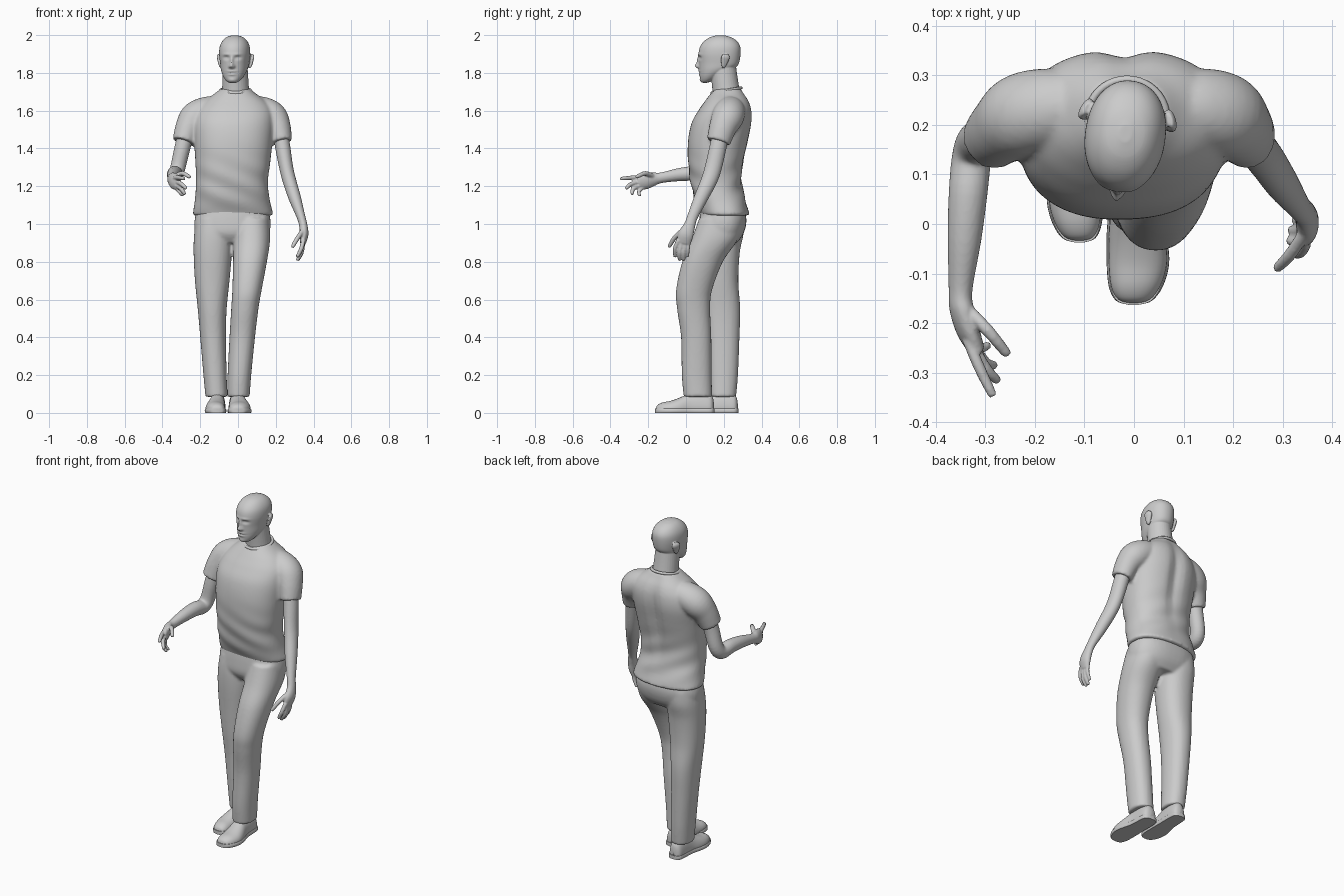
import bpy, bmesh, math
from mathutils import Vector, Matrix

GREY = bpy.data.materials.new("plain grey")
GREY.diffuse_color = (0.6, 0.6, 0.6, 1)


def spline(keys, steps):
    """Catmull-Rom through tuples of numbers."""
    out = []
    for i in range(len(keys) - 1):
        a, b, c, d = (keys[max(i - 1, 0)], keys[i], keys[i + 1], keys[min(i + 2, len(keys) - 1)])
        for s in range(steps):
            t = s / steps
            out.append([0.5 * (2 * q + (r - p) * t + (2 * p - 5 * q + 4 * r - w) * t * t
                               + (3 * q - p - 3 * r + w) * t ** 3) for p, q, r, w in zip(a, b, c, d)])
    return out + [list(keys[-1])]


def circle(n, power=2.0):
    for k in range(n):
        a = 2 * math.pi * k / n
        c, s = math.cos(a), math.sin(a)
        yield math.copysign(abs(c) ** (2 / power), c), math.copysign(abs(s) ** (2 / power), s)


def stack(keys, n=40, steps=6, power=2.0):
    """Level rings from keys (z, x0, x1, y0, y1)."""
    return [[Vector(((x0 + x1) / 2 + c * (x1 - x0) / 2, (y0 + y1) / 2 + s * (y1 - y0) / 2, z))
             for c, s in circle(n, power)] for z, x0, x1, y0, y1 in spline(keys, steps)]


def tube(keys, n=20, steps=5):
    """Rings square to a path of keys (x, y, z, radius across, radius deep)."""
    pts = spline(keys, steps)
    u, rings = Vector((1, 0, 0.01)), []
    for i, p in enumerate(pts):
        t = (Vector(pts[min(i + 1, len(pts) - 1)][:3]) - Vector(pts[max(i - 1, 0)][:3])).normalized()
        u = (u - t * t.dot(u)).normalized()
        v = t.cross(u)
        rings.append([Vector(p[:3]) + u * c * p[3] + v * s * p[4] for c, s in circle(n)])
    return rings


def finger(base, mid, tip, r=0.0115):
    end = Vector(tip) + (Vector(tip) - Vector(mid)).normalized() * 0.006
    return tube([(*base, r, r), (*mid, r, r), (*tip, r * 0.8, r * 0.8), (*end, r * 0.3, r * 0.3)], 12, 4)


def build(name, shells, voxel=0, smooth=0):
    bm = bmesh.new()
    for rings in shells:
        vs = [[bm.verts.new(p) for p in ring] for ring in rings]
        n = len(vs[0])
        for a, b in zip(vs, vs[1:]):
            for k in range(n):
                bm.faces.new((a[k], a[(k + 1) % n], b[(k + 1) % n], b[k]))
        bm.faces.new(vs[0][::-1])
        bm.faces.new(vs[-1])
    bmesh.ops.recalc_face_normals(bm, faces=bm.faces)
    me = bpy.data.meshes.new(name)
    bm.to_mesh(me)
    bm.free()
    me.materials.append(GREY)
    ob = bpy.data.objects.new(name, me)
    bpy.context.collection.objects.link(ob)
    for p in me.polygons:
        p.use_smooth = True
    if voxel:
        m = ob.modifiers.new("blend", 'REMESH')
        m.mode, m.voxel_size, m.use_smooth_shade = 'VOXEL', voxel, True
    if smooth:
        m = ob.modifiers.new("soften", 'SMOOTH')
        m.factor, m.iterations = 0.5, smooth
    return ob


def bell(d, w):
    return math.exp(-(d / w) ** 2)


# shirt: torso with spine groove, plus sleeves
torso = stack([(1.045, -.235, .18, .08, .33), (1.06, -.238, .184, .075, .333), (1.13, -.228, .168, .045, .315),
               (1.22, -.222, .158, .025, .297), (1.32, -.225, .17, .012, .305), (1.43, -.232, .182, .01, .33),
               (1.53, -.235, .19, .028, .35), (1.6, -.215, .185, .065, .35), (1.65, -.175, .15, .10, .335),
               (1.69, -.125, .095, .13, .31), (1.715, -.092, .065, .15, .295)], 56, 6, 2.3)
for ring in torso:
    for p in ring:
        if p.y > 0.24:
            p.y -= 0.022 * bell(p.x + .02, .035) * bell(p.z - 1.48, .2)
        # soft cloth folds at the waist
        p.y += 0.004 * math.sin(p.z * 50 + p.x * 22) * bell(p.z - 1.2, .13)
sleeve_r = tube([(-.09, .24, 1.615, .06, .06), (-.16, .235, 1.60, .075, .08), (-.225, .22, 1.565, .082, .085),
                 (-.262, .195, 1.51, .070, .073), (-.288, .172, 1.435, .060, .063)], 32)
sleeve_l = tube([(.06, .24, 1.615, .06, .06), (.125, .235, 1.60, .075, .08), (.182, .22, 1.565, .08, .085),
                 (.213, .195, 1.51, .067, .073), (.233, .172, 1.435, .054, .063)], 32)
build("shirt", [torso, sleeve_r, sleeve_l], 0.009, 2)

# collar band
bpy.ops.mesh.primitive_torus_add(major_segments=40, minor_segments=8, major_radius=.079, minor_radius=.008,
                                 location=(-.014, .214, 1.707), rotation=(math.radians(10), 0, 0))
collar = bpy.context.object
collar.name = "collar"
collar.data.materials.append(GREY)
bpy.ops.object.shade_smooth()

# trousers: hips and two legs
hips = stack([(.90, -.19, .13, .10, .27), (.95, -.225, .165, .07, .305), (1.02, -.23, .172, .07, .32),
              (1.10, -.21, .155, .08, .305)], 48, 5, 2.4)
leg_r = stack([(.085, -.172, -.056, .125, .265), (.2, -.183, -.06, .12, .275), (.4, -.20, -.064, .11, .283),
               (.55, -.213, -.06, .095, .287), (.7, -.228, -.045, .085, .277), (.85, -.235, -.032, .075, .285),
               (.95, -.232, -.03, .075, .305), (1.03, -.22, -.04, .085, .305)], 36, 6, 2.2)
leg_l = stack([(.085, -.058, .062, -.012, .138), (.2, -.055, .07, -.022, .136), (.4, -.045, .09, -.026, .134),
               (.55, -.036, .108, -.047, .128), (.65, -.03, .125, -.052, .138), (.8, -.026, .153, -.02, .195),
               (.92, -.024, .17, .03, .275), (1.03, -.02, .165, .07, .305)], 36, 6, 2.2)
build("trousers", [hips, leg_r, leg_l], 0.009, 2)


# shoes: lofted from toe to heel, each on a flat sole
def shoe(name, cx, toe, w):
    keys = [(0, .12, .02), (.008, .55, .04), (.035, .85, .055), (.08, 1, .064), (.13, .96, .082),
            (.18, .82, .105), (.24, .78, .115), (.285, .72, .10), (.302, .5, .08), (.308, .15, .05)]
    upper, sole = [], []
    for d, k, h in spline(keys, 4):
        x = cx + 0.012 * (bell(d - .09, .08) - .5) * (1 if cx > -.05 else -1)
        upper.append([Vector((x + c * w * k, toe + d, max(.015, .018 + s * (h - .018)))) for c, s in circle(28, 2.2)])
        sole.append([Vector((x + c * (w * k + .004), toe - .003 + d * 1.02, .011 + max(-1, min(1, s * 2)) * .011))
                     for c, s in circle(28, 3)])
    build(name + "_upper", [upper])
    ob = build(name + "_sole", [sole])
    bpy.context.view_layer.objects.active = ob
    ob.select_set(True)
    bpy.ops.object.shade_smooth_by_angle(angle=math.radians(40))
    ob.select_set(False)


bpy.ops.object.select_all(action='DESELECT')
shoe("left_shoe", .002, -.16, .059)
shoe("right_shoe", -.113, -.034, .053)

# right arm, bent forward, with open hand
build("right_arm", [
    tube([(-.275, .185, 1.48, .043, .045), (-.295, .175, 1.40, .042, .044), (-.318, .165, 1.30, .04, .042),
          (-.328, .13, 1.262, .04, .042), (-.335, .06, 1.268, .039, .04), (-.342, -.03, 1.262, .034, .035),
          (-.35, -.13, 1.245, .024, .028), (-.348, -.17, 1.238, .024, .036), (-.335, -.215, 1.225, .023, .042),
          (-.318, -.255, 1.215, .016, .036)], 24),
    finger((-.335, -.235, 1.245), (-.312, -.29, 1.245), (-.287, -.342, 1.24)),
    finger((-.328, -.24, 1.225), (-.30, -.29, 1.212), (-.277, -.315, 1.19)),
    finger((-.328, -.24, 1.207), (-.30, -.28, 1.185), (-.283, -.285, 1.16)),
    finger((-.33, -.225, 1.195), (-.312, -.25, 1.172), (-.295, -.245, 1.152), .010),
    finger((-.338, -.17, 1.25), (-.295, -.215, 1.268), (-.258, -.26, 1.25), .0125)], 0.005, 1)

# left arm, hanging, with relaxed hand
build("left_arm", [
    tube([(.225, .185, 1.48, .04, .045), (.238, .168, 1.40, .04, .045), (.255, .145, 1.30, .037, .045),
          (.272, .122, 1.23, .036, .043), (.30, .08, 1.14, .033, .037), (.333, .035, 1.04, .023, .028),
          (.345, .02, .995, .022, .03), (.35, .0, .945, .023, .04), (.343, -.012, .90, .016, .037)], 24),
    finger((.347, -.04, .915), (.335, -.058, .87), (.315, -.058, .83)),
    finger((.345, -.022, .905), (.337, -.034, .85), (.315, -.034, .812)),
    finger((.345, -.004, .905), (.337, -.012, .85), (.318, -.012, .812)),
    finger((.345, .014, .91), (.340, .010, .865), (.325, .008, .83), .010),
    finger((.343, -.02, .965), (.315, -.062, .925), (.29, -.088, .882), .0125)], 0.005, 1)

# head: skull with sculpted face, neck and ears, turned slightly
skull_keys = [(1.745, .02, .10, .13, .3), (1.752, .043, .083, .19, .33), (1.775, .06, .074, .235, .25),
              (1.81, .07, .071, .262, .1), (1.85, .075, .069, .28, 0), (1.90, .081, .066, .289, 0),
              (1.94, .078, .075, .287, 0), (1.97, .064, .098, .268, 0), (1.99, .042, .13, .235, 0),
              (1.999, .012, .165, .20, 0)]
# face marks: x, z, width, height, push forward
marks = [(0, 1.837, .012, .014, .024), (0, 1.865, .009, .022, .012), (0, 1.808, .024, .006, .006),
         (0, 1.80, .026, .003, -.005), (0, 1.792, .02, .006, .006), (0, 1.76, .022, .012, .006)]
for side in (-1, 1):
    marks += [(side * .03, 1.880, .016, .009, -.012), (side * .03, 1.898, .022, .007, .004),
              (side * .031, 1.879, .010, .005, .005), (side * .012, 1.833, .006, .006, .007)]
skull = []
for z, rx, yf, yb, tilt in spline(skull_keys, 9):
    ring = [Vector((c * rx, (yf + yb) / 2 + s * (yb - yf) / 2, z)) for c, s in circle(96, 2.15)]
    for p in ring:
        if p.y < (yf + yb) / 2:
            p.y -= sum(a * bell(p.x - x, w) * bell(z - h, t) for x, h, w, t, a in marks)
        p.z += tilt * max(0, p.y - yf)
    skull.append(ring)
neck = tube([(0, .22, 1.64, .085, .075), (0, .213, 1.70, .073, .072), (0, .205, 1.76, .069, .07),
             (0, .195, 1.83, .066, .07)], 32)
ears = [tube([(s * .073, .215, 1.83, .006, .010), (s * .079, .212, 1.838, .008, .013),
              (s * .084, .217, 1.865, .010, .021), (s * .087, .222, 1.885, .010, .023),
              (s * .084, .222, 1.90, .006, .014)], 16) for s in (-1, 1)]
pivot = Vector((0, .19, 0))
turn = Matrix.Rotation(math.radians(-8), 3, 'Z')
for ring in skull + neck + ears[0] + ears[1]:
    for p in ring:
        p.xyz = turn @ (p - pivot) + pivot + Vector((-.016, 0, 0))
build("head", [skull, neck] + ears, 0.0035, 1)
